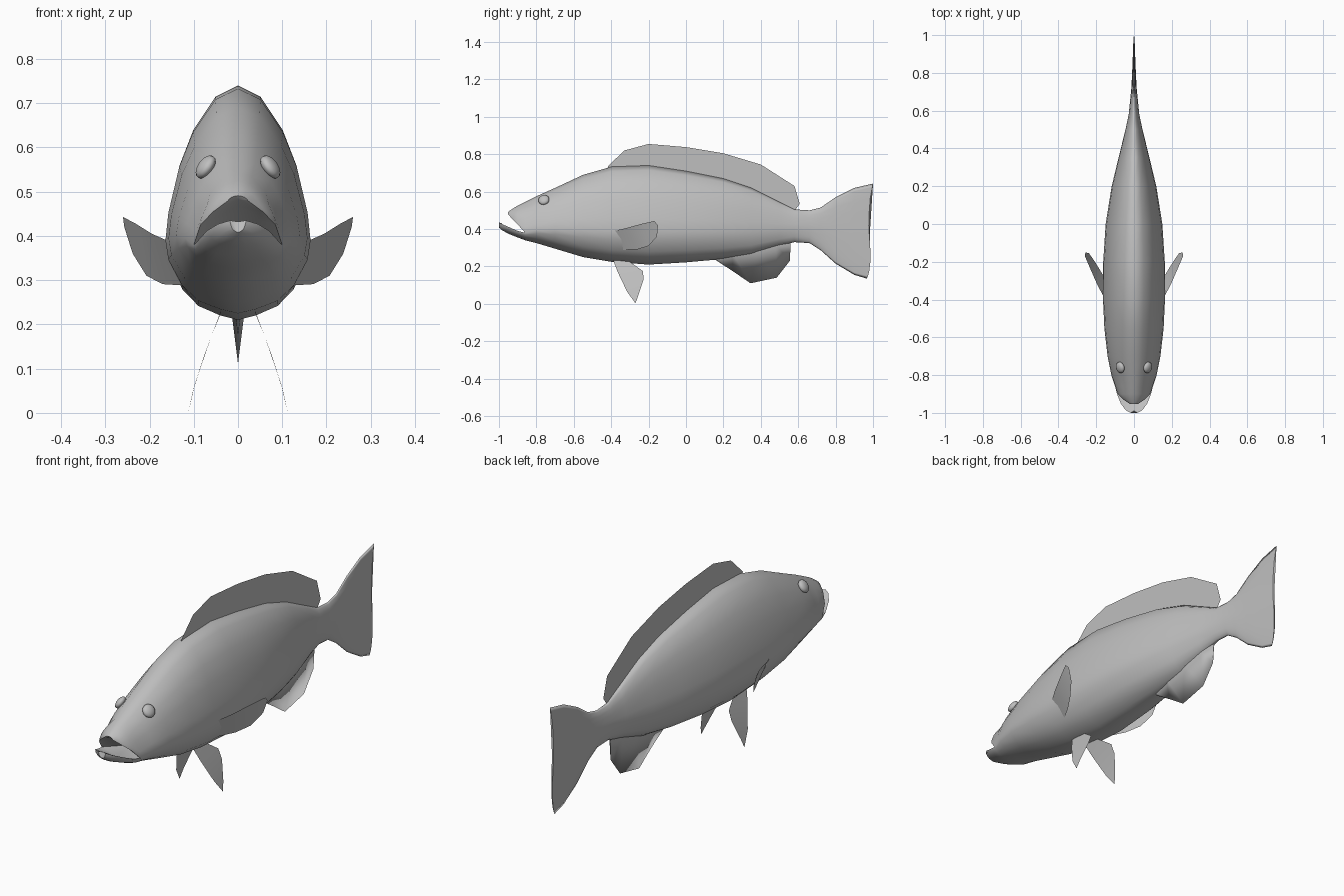
import bpy, bmesh, math
from mathutils import Vector

if "Cube" in bpy.data.objects:
    bpy.data.objects.remove(bpy.data.objects["Cube"], do_unlink=True)

GREY = bpy.data.materials.new("plain grey")
GREY.use_nodes = True
COLOUR = (0.52, 0.52, 0.52, 1)
GREY.diffuse_color = COLOUR
GREY.node_tree.nodes["Principled BSDF"].inputs["Base Color"].default_value = COLOUR


def finish(name, bm, mirror=False, angle=60):
    """Turn a bmesh into a smooth-shaded object, optionally mirrored in x."""
    bmesh.ops.recalc_face_normals(bm, faces=bm.faces)
    mesh = bpy.data.meshes.new(name)
    bm.to_mesh(mesh)
    bm.free()
    mesh.materials.append(GREY)
    obj = bpy.data.objects.new(name, mesh)
    bpy.context.collection.objects.link(obj)
    if mirror:
        mod = obj.modifiers.new("Mirror", 'MIRROR')
        mod.use_mirror_merge = True
        mod.merge_threshold = 0.0005
    bpy.ops.object.select_all(action='DESELECT')
    obj.select_set(True)
    bpy.context.view_layer.objects.active = obj
    bpy.ops.object.shade_smooth_by_angle(angle=math.radians(angle))
    return obj


def strip(bm, a, b):
    """Quads between two equally long rows of vertices."""
    for i in range(len(a) - 1):
        face = []
        for v in (a[i], a[i + 1], b[i + 1], b[i]):
            if v not in face:
                face.append(v)
        bm.faces.new(face)


# Half cross-section, from the back ridge to the belly: (width, height)
SECTION = [(0, 1), (.31, .953), (.62, .81), (.81, .66), (.96, .46), (1, .34),
           (.96, .25), (.77, .13), (.55, .06), (.25, .02), (0, 0)]
MID = 5          # index of the widest point, which is also the mouth line
SPLIT = SECTION[MID][1]


def ring(bm, y, top, mid, bottom, width, first=0, last=10):
    verts = []
    for w, t in SECTION[first:last + 1]:
        if t >= SPLIT:
            z = mid + (top - mid) * (t - SPLIT) / (1 - SPLIT)
        else:
            z = bottom + (mid - bottom) * t / SPLIT
        verts.append(bm.verts.new((w * width, y, z)))
    return verts


# Body and tail stations: y, top, middle, bottom, half width
BODY = [(-.86, .545, .38, .34, .10), (-.80, .575, .395, .325, .12),
        (-.70, .62, .40, .295, .14), (-.55, .69, .395, .25, .157),
        (-.40, .733, .39, .225, .164), (-.20, .74, .39, .21, .163),
        (0, .71, .39, .222, .15), (.20, .67, .39, .24, .118),
        (.35, .62, .395, .262, .082), (.50, .545, .405, .31, .045),
        (.58, .505, .41, .33, .028), (.66, .50, .41, .325, .02),
        (.72, .515, .405, .287, .014), (.80, .57, .39, .215, .01),
        (.90, .62, .37, .155, .006), (.98, .643, .37, .135, .003)]
# Jaw stations: y, outer z, lip z, half width, mouth lining z
UPPER = [(-.90, .525, .425, .085, .45), (-.93, .507, .455, .056, .468),
         (-.952, .491, .48, .022, .482)]
LOWER = [(-.90, .355, .39, .09, .375), (-.95, .375, .412, .07, .397),
         (-.985, .395, .427, .045, .418), (-1.0, .408, .435, .018, .432)]

bm = bmesh.new()
rings = [ring(bm, *station) for station in BODY]
for a, b in zip(rings, rings[1:]):
    strip(bm, a, b)

# Concave trailing edge of the tail
for v, y in zip(rings[-1], (1, .996, .985, .98, .977, .98, .985, .986, .98, .973, .967)):
    v.co.y = y
bm.faces.new(rings[-1])

# Two jaws around an open mouth, both lined back to one throat point
throat = bm.verts.new((0, -.79, .39))
for jaw, is_upper in ((UPPER, True), (LOWER, False)):
    prev = rings[0][:MID + 1] if is_upper else rings[0][MID:]
    prev_lining = throat
    for y, outer, lip, width, lining_z in jaw:
        if is_upper:
            row = ring(bm, y, outer, lip, lip, width, 0, MID)
        else:
            row = ring(bm, y, lip, lip, outer, width, MID, 10)
        lining = bm.verts.new((0, y + .012, lining_z))
        strip(bm, prev, row)
        edge = -1 if is_upper else 0
        strip(bm, [prev[edge], prev_lining], [row[edge], lining])
        prev, prev_lining = row, lining
    bm.faces.new(prev + [prev_lining] if is_upper else [prev_lining] + prev)
finish("body", bm, mirror=True, angle=55)


def fin(name, inner, outer, mirror=False):
    """Thin sheet stretched between two edge curves."""
    bm = bmesh.new()
    strip(bm, [bm.verts.new(p) for p in inner], [bm.verts.new(p) for p in outer])
    return finish(name, bm, mirror)


# Dorsal fin along the back
back = [(-.42, .73), (-.34, .72), (-.2, .72), (0, .69), (.2, .65), (.4, .58),
        (.53, .515), (.585, .503)]
crest = [(-.415, .738), (-.33, .82), (-.2, .855), (0, .838), (.2, .805), (.4, .745),
         (.58, .63), (.608, .535)]
fin("dorsal_fin", [(0, y, z) for y, z in back], [(0, y, z) for y, z in crest])

# Anal fin, a wedge that thins to its lower edge
fin("anal_fin",
    [(.01, .15, .25), (.02, .25, .27), (.022, .38, .29), (.014, .48, .315), (.002, .56, .325)],
    [(0, .15, .24), (0, .25, .175), (0, .345, .11), (0, .485, .14), (0, .555, .23)], True)

# Pectoral fins, swept out and back
fin("pectoral_fins",
    [(.15, -.405, .385), (.195, -.32, .405), (.23, -.24, .427), (.26, -.17, .443), (.257, -.15, .42)],
    [(.12, -.35, .288), (.17, -.26, .291), (.207, -.20, .31), (.238, -.155, .36), (.257, -.15, .42)],
    True)


# Pelvic fins, splayed down and out
def splay(points):
    return [(.112 - .075 * min(1, z / .23) ** 1.3, y, z) for y, z in points]


fin("pelvic_fins",
    splay([(-.39, .235), (-.365, .17), (-.315, .065), (-.27, .003)]),
    splay([(-.30, .225), (-.23, .175), (-.227, .13), (-.255, .045)]), True)

# Eyes, flattened against the head
normal = Vector((.78, -.22, .58)).normalized()
turn = normal.to_track_quat('Z', 'Y').to_matrix().to_4x4()
bm = bmesh.new()
bmesh.ops.create_uvsphere(bm, u_segments=16, v_segments=10, radius=.03)
bmesh.ops.scale(bm, vec=(1, 1, .55), verts=bm.verts)
bmesh.ops.transform(bm, matrix=turn, verts=bm.verts)
bmesh.ops.translate(bm, vec=(.073, -.76, .556), verts=bm.verts)
finish("eyes", bm, mirror=True)
